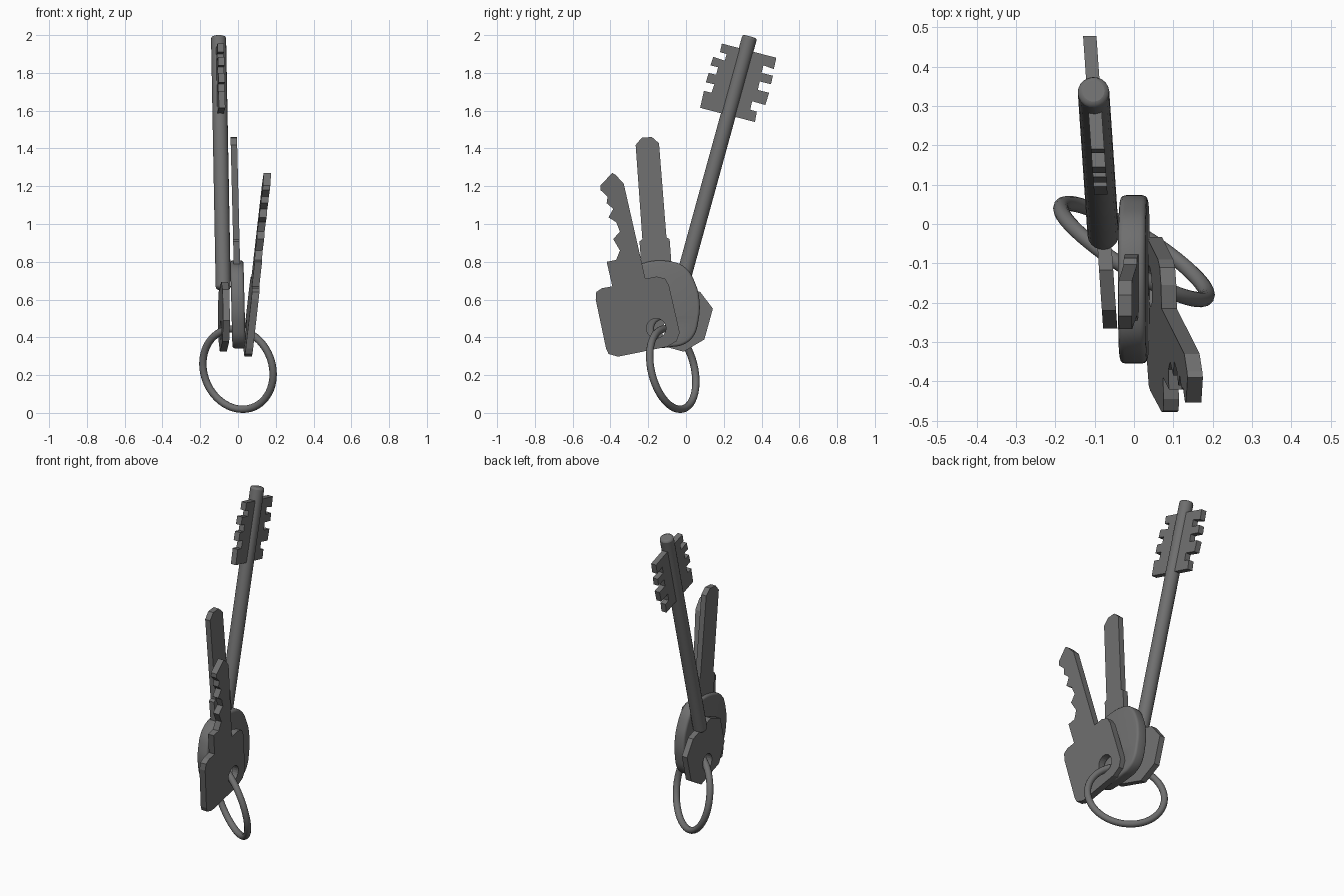
import bpy
import bmesh
from math import sin, cos, pi, radians
from mathutils import Vector

if "Cube" in bpy.data.objects:
    bpy.data.objects.remove(bpy.data.objects["Cube"])

steel = bpy.data.materials.new("dark_steel")
steel.diffuse_color = (.16, .16, .16, 1)
steel.use_nodes = True
steel.node_tree.nodes["Principled BSDF"].inputs["Base Color"].default_value = steel.diffuse_color


def mirrored(half, centre, lean):
    """Mirror a half profile about its axis, lean it, and place it in (y, z)."""
    s, c = sin(radians(lean)), cos(radians(lean))
    full = half + [(-u, v) for u, v in reversed(half)]
    return [(centre[0] + u * c + v * s, centre[1] - u * s + v * c) for u, v in full]


def circle(y, z, r, n=24):
    return [(y + r * cos(2 * pi * i / n), z + r * sin(2 * pi * i / n)) for i in range(n)]


def plate(name, outline, plane, thick, hole=None, edge=0.0, smooth=False):
    """Plate with a (y, z) outline, lying on x = plane[0] + plane[1]*y + plane[2]*z."""
    cu = bpy.data.curves.new(name, 'CURVE')
    cu.dimensions = '2D'
    cu.fill_mode = 'BOTH'
    cu.extrude = thick / 2 - edge
    cu.bevel_depth = edge
    cu.bevel_resolution = 2
    cu.offset = -edge
    cu.resolution_u = 5
    loops = [] if smooth else [outline]
    if smooth:
        sp = cu.splines.new('BEZIER')
        sp.bezier_points.add(len(outline) - 1)
        for p, (y, z) in zip(sp.bezier_points, outline):
            p.co = (y, z, 0)
            p.handle_left_type = p.handle_right_type = 'AUTO'
        sp.use_cyclic_u = True
    if hole:
        loops.append(circle(*hole))
    for pts in loops:
        sp = cu.splines.new('POLY')
        sp.points.add(len(pts) - 1)
        for p, (y, z) in zip(sp.points, pts):
            p.co = (y, z, 0, 1)
        sp.use_cyclic_u = True
    tmp = bpy.data.objects.new(name + "_curve", cu)
    bpy.context.collection.objects.link(tmp)
    dg = bpy.context.evaluated_depsgraph_get()
    me = bpy.data.meshes.new_from_object(tmp.evaluated_get(dg))
    bpy.data.objects.remove(tmp)
    bm = bmesh.new()
    bm.from_mesh(me)
    bmesh.ops.remove_doubles(bm, verts=bm.verts, dist=1e-5)
    for v in bm.verts:
        y, z, t = v.co
        v.co = (plane[0] + plane[1] * y + plane[2] * z + t, y, z)
    bmesh.ops.recalc_face_normals(bm, faces=bm.faces)
    for f in bm.faces:
        f.smooth = False
    bm.to_mesh(me)
    bm.free()
    ob = bpy.data.objects.new(name, me)
    bpy.context.collection.objects.link(ob)
    finish(ob, edge > 0)


def finish(ob, smooth=True):
    """Give the part its steel colour and, where round, smooth shading."""
    ob.data.materials.clear()
    ob.data.materials.append(steel)
    if smooth:
        bpy.ops.object.select_all(action='DESELECT')
        ob.select_set(True)
        bpy.context.view_layer.objects.active = ob
        bpy.ops.object.shade_smooth_by_angle(angle=radians(35))


# Toothed key: bow and cut blade in one flat piece
toothed = [(-.39, 1.27), (-.375, 1.262), (-.33, 1.215), (-.215, .71), (-.155, .722),
           (-.11, .71), (-.09, .675), (-.033, .425), (-.05, .38), (-.10, .35),
           (-.36, .298), (-.41, .312), (-.423, .34), (-.478, .60), (-.475, .64),
           (-.445, .66), (-.39, .67), (-.42, .80), (-.37, .81), (-.35, .86),
           (-.385, .92), (-.35, .96), (-.37, 1.01), (-.41, 1.035), (-.385, 1.08),
           (-.42, 1.11), (-.415, 1.145), (-.453, 1.18), (-.453, 1.205)]
plate("toothed_key", toothed, (.006, -.045, .104), .039, hole=(-.158, .448, .052))

# Middle key: thick rounded bow with a thin plain blade
MID_C, MID_LEAN, MID_PLANE = (-.141, .575), -4.3, (.014, 0, -.025)
mid_bow = [(.075, .222), (.151, .184), (.198, .096), (.213, .005),
           (.2, -.1), (.165, -.185), (.11, -.222), (.05, -.23)]
plate("middle_key_bow", mirrored(mid_bow, MID_C, MID_LEAN), MID_PLANE, .07,
      hole=(-.12, .445, .05), edge=.014, smooth=True)
mid_blade = [(.027, .886), (.062, .85), (.064, .35), (.08, .34), (.08, .18)]
plate("middle_key_blade", mirrored(mid_blade, MID_C, MID_LEAN), MID_PLANE, .034)

# Long key: angular bow
LONG_PLANE = (-.079, -.07, 0)
long_bow = [(.1, .12), (.188, .053), (.188, -.116), (.1, -.208)]
plate("long_key_bow", mirrored(long_bow, (-.053, .551), 15.5), LONG_PLANE, .036,
      hole=(-.078, .437, .05))

# Long key: double-sided notched bit
bit = [(.19, 1.955), (.18, 1.91), (.215, 1.90), (.205, 1.865), (.145, 1.885),
       (.13, 1.84), (.17, 1.83), (.16, 1.79), (.12, 1.80), (.105, 1.75),
       (.15, 1.74), (.135, 1.695), (.095, 1.705), (.075, 1.615), (.365, 1.54),
       (.375, 1.595), (.34, 1.605), (.35, 1.65), (.42, 1.63), (.44, 1.695),
       (.38, 1.71), (.39, 1.755), (.45, 1.74), (.46, 1.785), (.40, 1.80),
       (.41, 1.84), (.465, 1.82), (.478, 1.88)]
plate("long_key_bit", bit, LONG_PLANE, .034)

# Long key: round shaft with a chamfered tip
a, b = Vector((-.078, -.03, .655)), Vector((-.103, .338, 1.993))
bpy.ops.mesh.primitive_cylinder_add(vertices=20, radius=.04, depth=(b - a).length,
                                    location=(a + b) / 2)
shaft = bpy.context.object
shaft.name = "long_key_shaft"
shaft.rotation_euler = (b - a).to_track_quat('Z', 'Y').to_euler()
bev = shaft.modifiers.new("chamfer", 'BEVEL')
bev.width = .012
bev.segments = 2
bev.limit_method = 'ANGLE'
bev.angle_limit = radians(50)
finish(shaft)

# Key ring threaded through the three holes
bpy.ops.mesh.primitive_torus_add(major_radius=.218, minor_radius=.0195,
                                 major_segments=48, minor_segments=12,
                                 location=(0, -.07, .232))
ring = bpy.context.object
ring.name = "key_ring"
ring.rotation_euler = Vector((.52, .827, .21)).to_track_quat('Z', 'Y').to_euler()
finish(ring)
